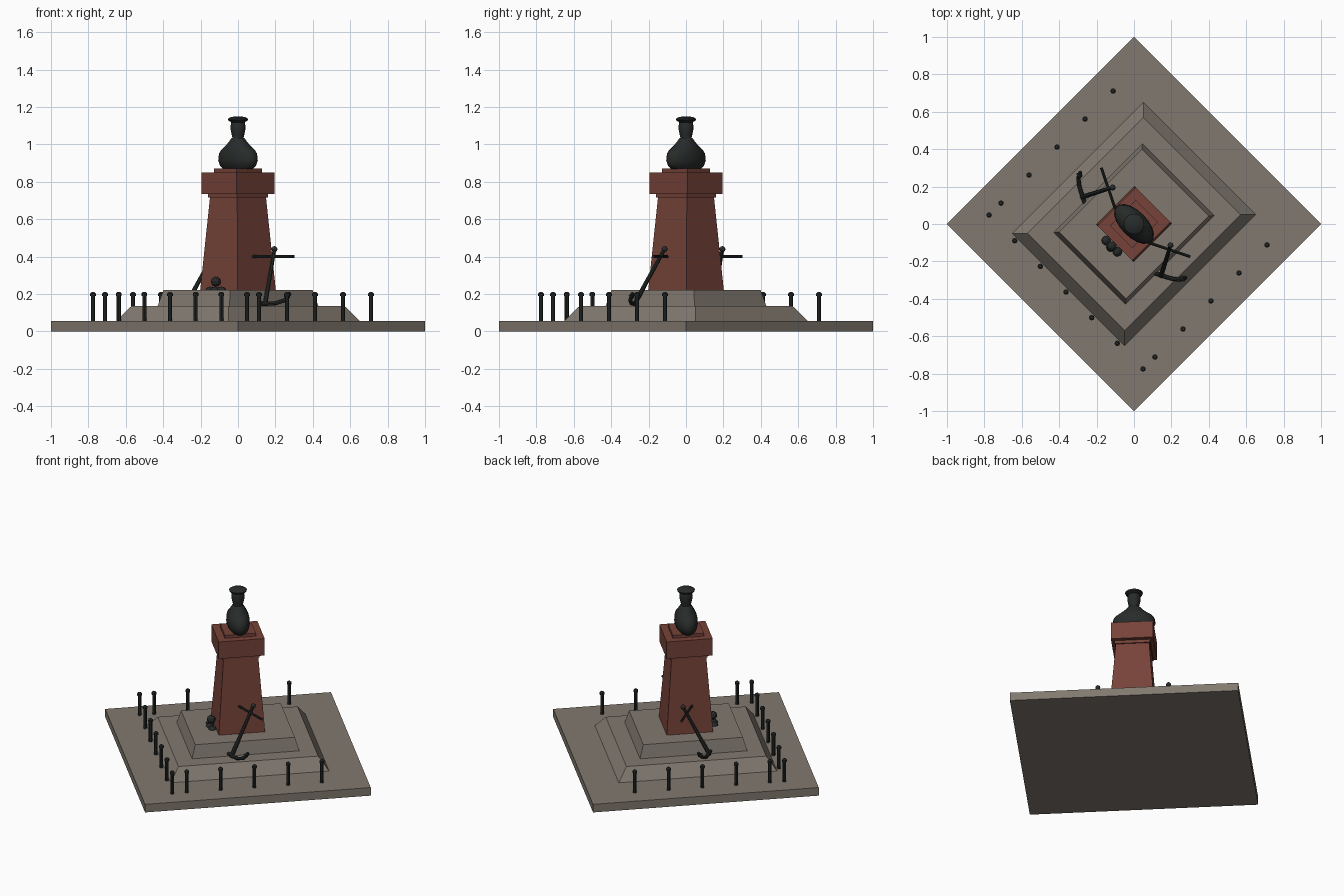
import bpy, bmesh, math
from mathutils import Vector

if "Cube" in bpy.data.objects:
    bpy.data.objects.remove(bpy.data.objects["Cube"])

TURN = math.radians(-45)  # whole monument stands diagonally on the grid


def material(name, rgb):
    m = bpy.data.materials.new(name)
    m.diffuse_color = (*rgb, 1)
    m.use_nodes = True
    m.node_tree.nodes["Principled BSDF"].inputs["Base Color"].default_value = m.diffuse_color
    return m


stone = material("stone", (0.22, 0.19, 0.16))
granite = material("red_granite", (0.18, 0.055, 0.04))
metal = material("dark_metal", (0.02, 0.024, 0.022))


def finish(bm, name, mat, smooth=False):
    bmesh.ops.recalc_face_normals(bm, faces=bm.faces[:])
    me = bpy.data.meshes.new(name)
    bm.to_mesh(me)
    bm.free()
    me.materials.append(mat)
    ob = bpy.data.objects.new(name, me)
    bpy.context.collection.objects.link(ob)
    ob.rotation_euler.z = TURN
    if smooth:
        bpy.ops.object.select_all(action='DESELECT')
        ob.select_set(True)
        bpy.context.view_layer.objects.active = ob
        bpy.ops.object.shade_smooth_by_angle(angle=math.radians(40))
    return ob


def loft(bm, rings):
    for a, b in zip(rings, rings[1:]):
        n = len(a)
        for i in range(n):
            bm.faces.new((a[i], a[(i + 1) % n], b[(i + 1) % n], b[i]))
    bm.faces.new(rings[0][::-1])
    bm.faces.new(rings[-1])


def block(name, mat, levels):
    """Rectangular tapered block from (z, half_x, half_y) levels."""
    bm = bmesh.new()
    loft(bm, [[bm.verts.new((sx * x, sy * y, z))
               for sx, sy in ((-1, -1), (1, -1), (1, 1), (-1, 1))]
              for z, x, y in levels])
    return finish(bm, name, mat)


def lathe(name, mat, levels, sides=20):
    """Elliptical turned form from (z, radius_x, radius_y) levels."""
    bm = bmesh.new()
    loft(bm, [[bm.verts.new((x * math.cos(t), y * math.sin(t), z))
               for t in (2 * math.pi * i / sides for i in range(sides))]
              for z, x, y in levels])
    return finish(bm, name, mat, True)


def rod(bm, p, q, r1, r2=None, sides=8):
    p, q = Vector(p), Vector(q)
    d = q - p
    m = d.to_track_quat('Z', 'Y').to_matrix().to_4x4()
    m.translation = (p + q) / 2
    bmesh.ops.create_cone(bm, cap_ends=True, segments=sides, radius1=r1,
                          radius2=r1 if r2 is None else r2,
                          depth=d.length, matrix=m)


def ball(bm, p, r, sub=1):
    res = bmesh.ops.create_icosphere(bm, subdivisions=sub, radius=r)
    bmesh.ops.translate(bm, verts=res['verts'], vec=p)


# stone platform and tiers
block("platform", stone, [(0, .7071, .7071), (.055, .7071, .7071)])
block("lower_tier", stone, [(.055, .425, .496), (.135, .368, .438)])
block("upper_tier", stone, [(.135, .272, .336), (.22, .252, .312)])

# red pedestal
block("pedestal_shaft", granite, [(.22, .141, .145), (.715, .103, .109)])
block("pedestal_neck", granite, [(.715, .109, .117), (.738, .109, .117)])
block("pedestal_cap", granite, [(.735, .131, .144), (.85, .131, .144)])
block("pedestal_top", granite, [(.85, .085, .097), (.87, .085, .097)])

# bust
lathe("bust_body", metal, [
    (.868, .100, .048), (.885, .122, .062), (.912, .134, .070),
    (.95, .128, .069), (.968, .112, .065), (.988, .082, .057),
    (1.01, .056, .046), (1.027, .043, .036), (1.034, .034, .032)])
lathe("bust_head", metal, [
    (1.02, .036, .036), (1.034, .030, .030), (1.05, .034, .034),
    (1.08, .040, .040), (1.11, .039, .039), (1.13, .033, .033)])
lathe("bust_hat", metal, [
    (1.116, .034, .034), (1.127, .052, .052), (1.136, .055, .055),
    (1.145, .040, .040), (1.15, .012, .012)])

# railing posts on the front and both sides
posts = [(-.582 + .194 * i, -.514) for i in range(7)]
posts += [(s * .582, -.4236 + .2118 * i) for s in (-1, 1) for i in range(5)]
bm = bmesh.new()
for x, y in posts:
    rod(bm, (x, y, .05), (x, y, .195), .011)
    rod(bm, (x, y, .19), (x, y, .203), .015)
    rod(bm, (x, y, .203), (x, y, .21), .015, .008)
finish(bm, "railing_posts", metal, True)

# leaning anchors, mirrored left and right
top, crown = Vector((.219, .057, .44)), Vector((.297, -.092, .147))
side = Vector((.896, .443, 0)).normalized()
up = (top - crown).normalized()
for s, label in ((1, "right"), (-1, "left")):
    bm = bmesh.new()
    rod(bm, crown, top, .013, .010)
    ball(bm, top, .016, 2)
    stock = top.lerp(crown, .138)
    rod(bm, stock - side * .119, stock + side * .119, .0075)
    for k in (1, -1):
        path = [crown + side * k * a + up * b for a, b in
                ((0, 0), (.06, .004), (.105, .022), (.128, .062))]
        for p, q in zip(path, path[1:]):
            rod(bm, p, q, .011)
            ball(bm, q, .011)
        rod(bm, path[-1] - side * k * .012 - up * .018,
            path[-1] - side * k * .006 + up * .008, .018, .003, 6)
    ball(bm, crown, .015)
    bmesh.ops.scale(bm, vec=(s, 1, 1), verts=bm.verts[:])
    finish(bm, "anchor_" + label, metal, True)

# small pile of balls at the front of the pedestal
bm = bmesh.new()
for x, y, z in ((-.042, -.168, .213), (0, -.175, .213), (.042, -.168, .213),
                (0, -.168, .266)):
    ball(bm, (x, y, z), .027, 2)
finish(bm, "ball_pile", metal)
